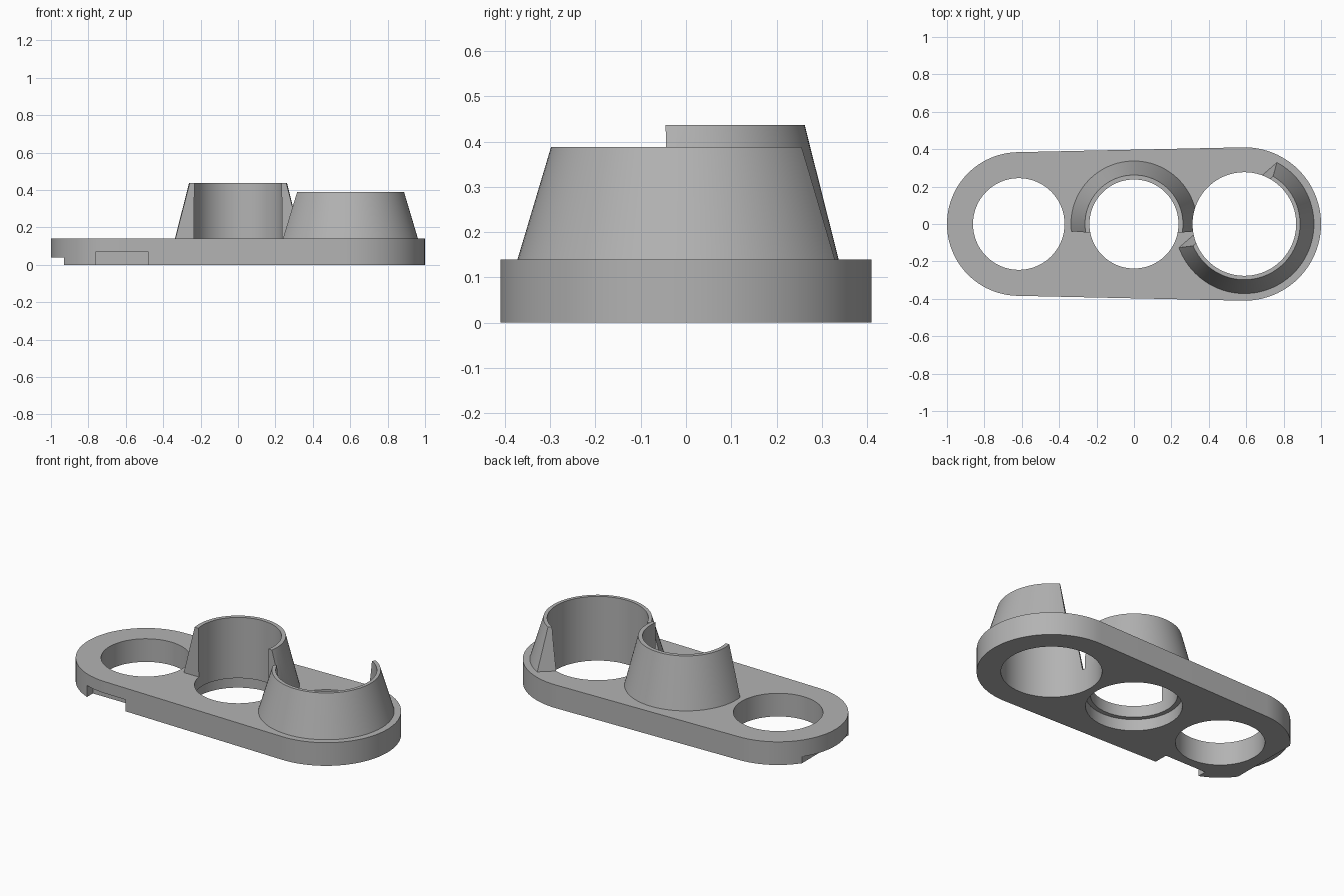
import bpy, bmesh, math
from mathutils import Vector

if "Cube" in bpy.data.objects:
    bpy.data.objects.remove(bpy.data.objects["Cube"])

grey = bpy.data.materials.new("plain grey")
grey.use_nodes = True
grey.diffuse_color = (0.45, 0.45, 0.45, 1)
grey.node_tree.nodes["Principled BSDF"].inputs["Base Color"].default_value = grey.diffuse_color

SEGMENTS = 96
THICK = 0.14
LEFT, MID, RIGHT = 0.59, 0.0, -0.616      # socket centres along x
LEFT_BORE, MID_BORE, RIGHT_BORE = 0.277, 0.238, 0.245


def to_object(bm, name):
    bmesh.ops.recalc_face_normals(bm, faces=bm.faces)
    mesh = bpy.data.meshes.new(name)
    bm.to_mesh(mesh)
    bm.free()
    mesh.materials.append(grey)
    obj = bpy.data.objects.new(name, mesh)
    bpy.context.collection.objects.link(obj)
    return obj


def cone(name, x, r1, r2, z1, z2):
    bm = bmesh.new()
    bmesh.ops.create_cone(bm, cap_ends=True, segments=SEGMENTS,
                          radius1=r1, radius2=r2, depth=z2 - z1)
    bmesh.ops.translate(bm, verts=bm.verts, vec=(x, 0, (z1 + z2) / 2))
    return to_object(bm, name)


def bore(x, r, z1=-0.1, z2=0.6):
    return cone("bore_cutter", x, r, r, z1, z2)


def box(low, high):
    low, high = Vector(low), Vector(high)
    size = high - low
    bm = bmesh.new()
    bmesh.ops.create_cube(bm, size=1)
    bmesh.ops.scale(bm, verts=bm.verts, vec=size)
    bmesh.ops.translate(bm, verts=bm.verts, vec=(low + high) / 2)
    return to_object(bm, "notch_cutter")


def subtract(obj, cutters):
    for cutter in cutters:
        cutter.hide_render = True
        mod = obj.modifiers.new("cut", "BOOLEAN")
        mod.operation, mod.solver, mod.object = "DIFFERENCE", "EXACT", cutter
    graph = bpy.context.evaluated_depsgraph_get()
    mesh = bpy.data.meshes.new_from_object(obj.evaluated_get(graph))
    obj.modifiers.clear()
    obj.data = mesh
    for cutter in cutters:
        bpy.data.objects.remove(cutter)


def slice_open(obj, point, normal):
    # remove everything on the normal side and cap the cut ends
    bm = bmesh.new()
    bm.from_mesh(obj.data)
    cut = bmesh.ops.bisect_plane(bm, geom=bm.verts[:] + bm.edges[:] + bm.faces[:],
                                 plane_co=point, plane_no=normal, clear_outer=True)
    edges = [e for e in cut["geom_cut"] if isinstance(e, bmesh.types.BMEdge)]
    bmesh.ops.edgenet_fill(bm, edges=edges)
    bmesh.ops.recalc_face_normals(bm, faces=bm.faces)
    bm.to_mesh(obj.data)
    bm.free()


def shade(obj):
    bpy.ops.object.select_all(action="DESELECT")
    obj.select_set(True)
    bpy.context.view_layer.objects.active = obj
    bpy.ops.object.shade_smooth_by_angle(angle=math.radians(20))


# Base plate: two unequal round ends joined by tangent sides
bm = bmesh.new()
big, small = 0.41, 0.384
lean = math.asin((big - small) / (LEFT - RIGHT))
outline = []
for x, r, start, sweep in ((LEFT, big, -math.pi / 2 - lean, math.pi + 2 * lean),
                           (RIGHT, small, math.pi / 2 + lean, math.pi - 2 * lean)):
    for i in range(SEGMENTS // 2 + 1):
        a = start + sweep * i / (SEGMENTS // 2)
        outline.append(bm.verts.new((x + r * math.cos(a), r * math.sin(a), 0)))
face = bm.faces.new(outline)
top = bmesh.ops.extrude_face_region(bm, geom=[face])["geom"]
bmesh.ops.translate(bm, vec=(0, 0, THICK),
                    verts=[v for v in top if isinstance(v, bmesh.types.BMVert)])
plate = to_object(bm, "base_plate")

# Three through holes, a recess under the middle one, two notches underneath
subtract(plate, [
    bore(LEFT, LEFT_BORE), bore(MID, MID_BORE), bore(RIGHT, RIGHT_BORE),
    bore(MID, 0.265, -0.1, 0.07),
    box((-0.76, -0.6, -0.1), (-0.48, -0.30, 0.07)),
    box((-1.2, -0.6, -0.1), (-0.93, 0.6, 0.04)),
])

# Middle collar: tapered wall open to the front, clipped by the next socket
middle = cone("middle_collar", MID, 0.337, 0.262, THICK, 0.437)
subtract(middle, [bore(MID, MID_BORE)])
slice_open(middle, (0, -0.045, 0.437), (0, -1, -0.02))
subtract(middle, [bore(LEFT, LEFT_BORE)])

# Left collar: tapered wall open toward the back on a leaning diagonal cut
left = cone("left_collar", LEFT, 0.372, 0.298, THICK, 0.388)
subtract(left, [bore(LEFT, LEFT_BORE)])
turn = math.radians(41)
out = Vector((-math.sin(turn), math.cos(turn), 0))
slice_open(left, Vector((LEFT, 0, THICK)) + out * 0.134, out + Vector((0, 0, 0.17)))

for part in (plate, middle, left):
    shade(part)
